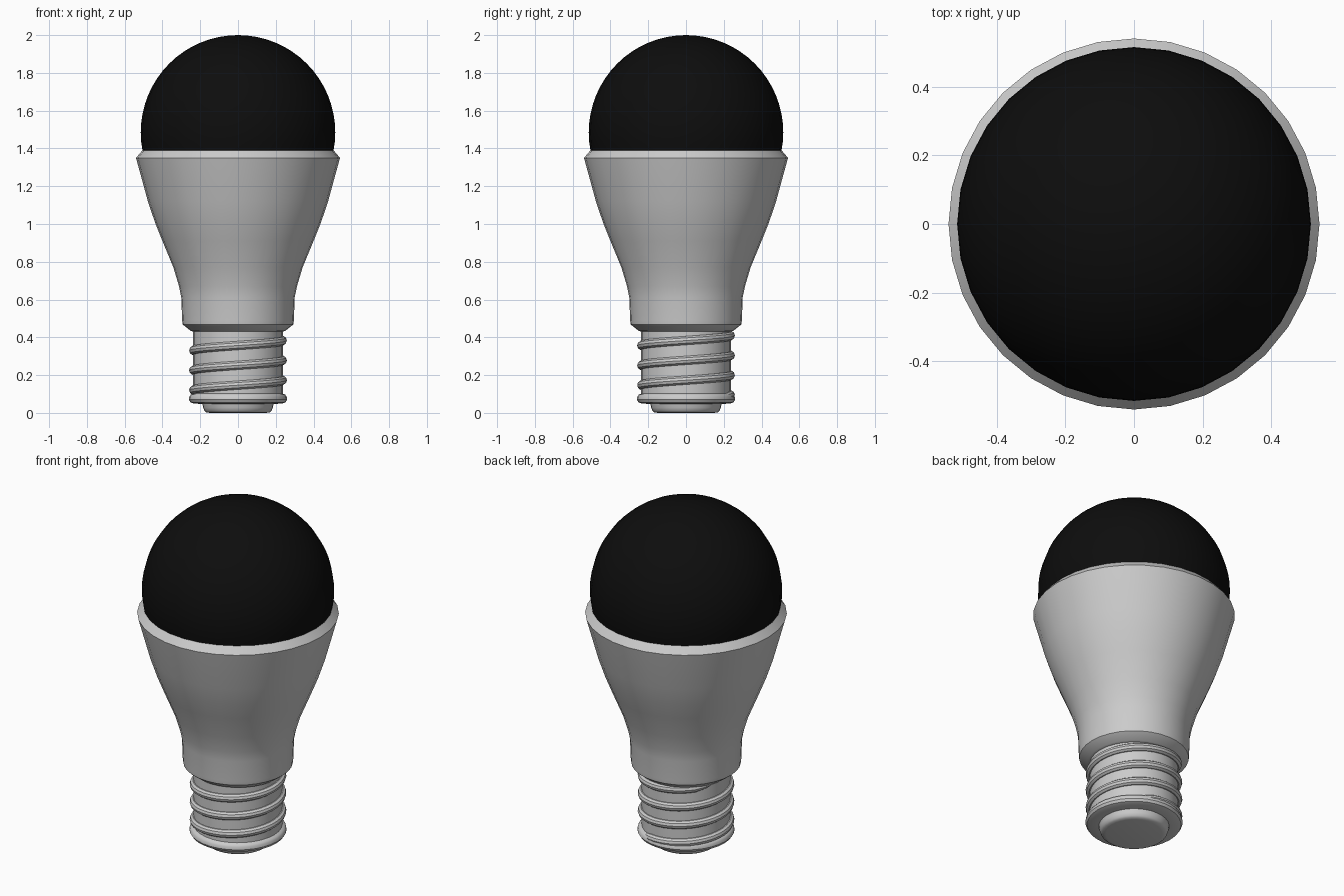
import bpy, bmesh
from math import sin, cos, pi, radians

if "Cube" in bpy.data.objects:
    bpy.data.objects.remove(bpy.data.objects["Cube"])

SEGS = 32


def finish(name, bm):
    bmesh.ops.remove_doubles(bm, verts=bm.verts, dist=1e-5)
    bmesh.ops.recalc_face_normals(bm, faces=bm.faces)
    me = bpy.data.meshes.new(name)
    bm.to_mesh(me)
    bm.free()
    ob = bpy.data.objects.new(name, me)
    bpy.context.collection.objects.link(ob)
    bpy.ops.object.select_all(action='DESELECT')
    ob.select_set(True)
    bpy.context.view_layer.objects.active = ob
    bpy.ops.object.shade_smooth_by_angle(angle=radians(35))
    return ob


def bridge(bm, rings):
    for a, b in zip(rings, rings[1:]):
        n = len(a)
        for i in range(n):
            j = (i + 1) % n
            bm.faces.new((a[i], a[j], b[j], b[i]))
    bm.faces.new(rings[0])
    bm.faces.new(rings[-1])


def lathe(name, profile):
    """Closed solid of revolution from (radius, height) points."""
    bm = bmesh.new()
    rings = [[bm.verts.new((r * cos(2 * pi * i / SEGS), r * sin(2 * pi * i / SEGS), z))
              for i in range(SEGS)] for r, z in profile]
    bridge(bm, rings)
    return finish(name, bm)


# Flared housing with chamfered rim
lathe("housing", [(0.235, 0.43), (0.25, 0.434), (0.293, 0.468), (0.296, 0.49),
                  (0.300, 0.61), (0.312, 0.67), (0.342, 0.77), (0.40, 0.91),
                  (0.44, 1.01), (0.477, 1.12), (0.54, 1.35), (0.506, 1.39)])

# Screw shell with rounded bottom bead
lathe("screw_shell", [(0.19, 0.047), (0.235, 0.05), (0.252, 0.056), (0.26, 0.07),
                      (0.258, 0.086), (0.25, 0.097), (0.237, 0.102), (0.237, 0.44)])

# Bottom contact
lathe("contact", [(0.15, 0.0), (0.168, 0.003), (0.178, 0.011), (0.184, 0.027), (0.189, 0.05)])

# Spiral thread, tapering into the shell at both ends
bm = bmesh.new()
start, end, pitch, steps = -2 * pi * 2.9, pi * 0.97, 0.105, 32 * 4
rings = []
for k in range(steps + 1):
    a = start + (end - start) * k / steps
    z = 0.383 + pitch * a / (2 * pi)
    t = 0.024 * max(0.15, min(1, k / 4, (steps - k) / 4))
    rings.append([bm.verts.new(((0.235 + t * cos(p)) * cos(a),
                                (0.235 + t * cos(p)) * sin(a), z + t * sin(p)))
                  for p in (2 * pi * j / 10 for j in range(10))])
bridge(bm, rings)
finish("thread", bm)

# Dark dome: sphere trimmed at the rim
R, ZC = 0.515, 1.485
bm = bmesh.new()
bmesh.ops.create_uvsphere(bm, u_segments=SEGS, v_segments=32, radius=R)
bmesh.ops.translate(bm, verts=bm.verts, vec=(0, 0, ZC))
bmesh.ops.bisect_plane(bm, geom=bm.verts[:] + bm.edges[:] + bm.faces[:],
                       plane_co=(0, 0, 1.388), plane_no=(0, 0, 1), clear_inner=True)
dome = finish("dome", bm)
mat = bpy.data.materials.new("dark_dome")
mat.diffuse_color = (0.004, 0.004, 0.004, 1)
mat.use_nodes = True
mat.node_tree.nodes["Principled BSDF"].inputs["Base Color"].default_value = mat.diffuse_color
dome.data.materials.append(mat)
